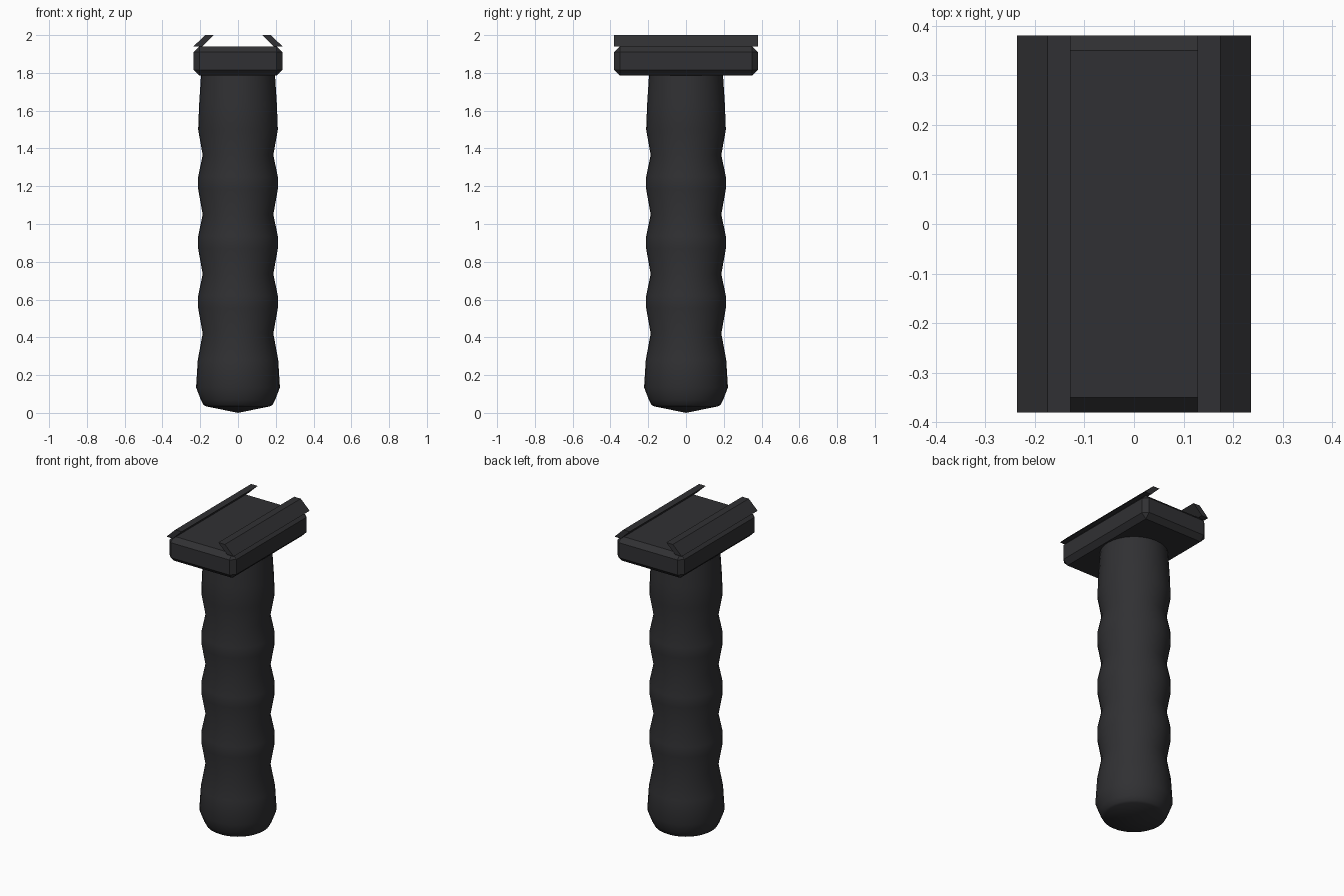
import bpy, bmesh, math
from mathutils import Matrix

if "Cube" in bpy.data.objects:
    bpy.data.objects.remove(bpy.data.objects["Cube"])

black = bpy.data.materials.new("black_polymer")
black.diffuse_color = (0.03, 0.03, 0.033, 1)
black.use_nodes = True
black.node_tree.nodes["Principled BSDF"].inputs["Base Color"].default_value = black.diffuse_color


def add_object(name, bm):
    bmesh.ops.recalc_face_normals(bm, faces=bm.faces)
    mesh = bpy.data.meshes.new(name)
    bm.to_mesh(mesh)
    bm.free()
    mesh.materials.append(black)
    obj = bpy.data.objects.new(name, mesh)
    bpy.context.collection.objects.link(obj)
    return obj


# Handle: revolved profile with finger grooves
profile = [(0, 0), (0.17, 0.035), (0.183, 0.043), (0.197, 0.07), (0.222, 0.135),
           (0.213, 0.28), (0.187, 0.42)]
for groove in (0.42, 0.735, 1.05):
    profile += [(0.211, groove + 0.135), (0.211, groove + 0.2), (0.187, groove + 0.315)]
profile += [(0.211, 1.5), (0.206, 1.63), (0.199, 1.74), (0.195, 1.80), (0, 1.80)]

bm = bmesh.new()
verts = [bm.verts.new((r, 0, z)) for r, z in profile]
edges = [bm.edges.new(pair) for pair in zip(verts, verts[1:])]
bmesh.ops.spin(bm, geom=verts + edges, cent=(0, 0, 0), axis=(0, 0, 1),
               angle=2 * math.pi, steps=32)
bmesh.ops.remove_doubles(bm, verts=bm.verts, dist=0.0005)
handle = add_object("handle", bm)
bpy.context.view_layer.objects.active = handle
handle.select_set(True)
bpy.ops.object.shade_smooth_by_angle(angle=math.radians(40))

# Mounting plate: chamfered block
bm = bmesh.new()
bmesh.ops.create_cube(bm, size=1, matrix=Matrix.Translation((0, 0, 1.8625))
                      @ Matrix.Diagonal((0.47, 0.76, 0.155, 1)))
bmesh.ops.bevel(bm, geom=bm.edges[:], offset=0.03, segments=1, affect='EDGES')
add_object("mounting_plate", bm)

# Clamp rails: slanted strips leaning inward on both sides
section = [(0.236, 1.94), (0.174, 2.0), (0.128, 2.0), (0.19, 1.94)]
for name, side in (("left_rail", -1), ("right_rail", 1)):
    bm = bmesh.new()
    face = bm.faces.new([bm.verts.new((side * x, -0.38, z)) for x, z in section])
    end = bmesh.ops.extrude_face_region(bm, geom=[face], use_keep_orig=True)["geom"]
    bmesh.ops.translate(bm, vec=(0, 0.76, 0),
                        verts=[v for v in end if isinstance(v, bmesh.types.BMVert)])
    add_object(name, bm)
